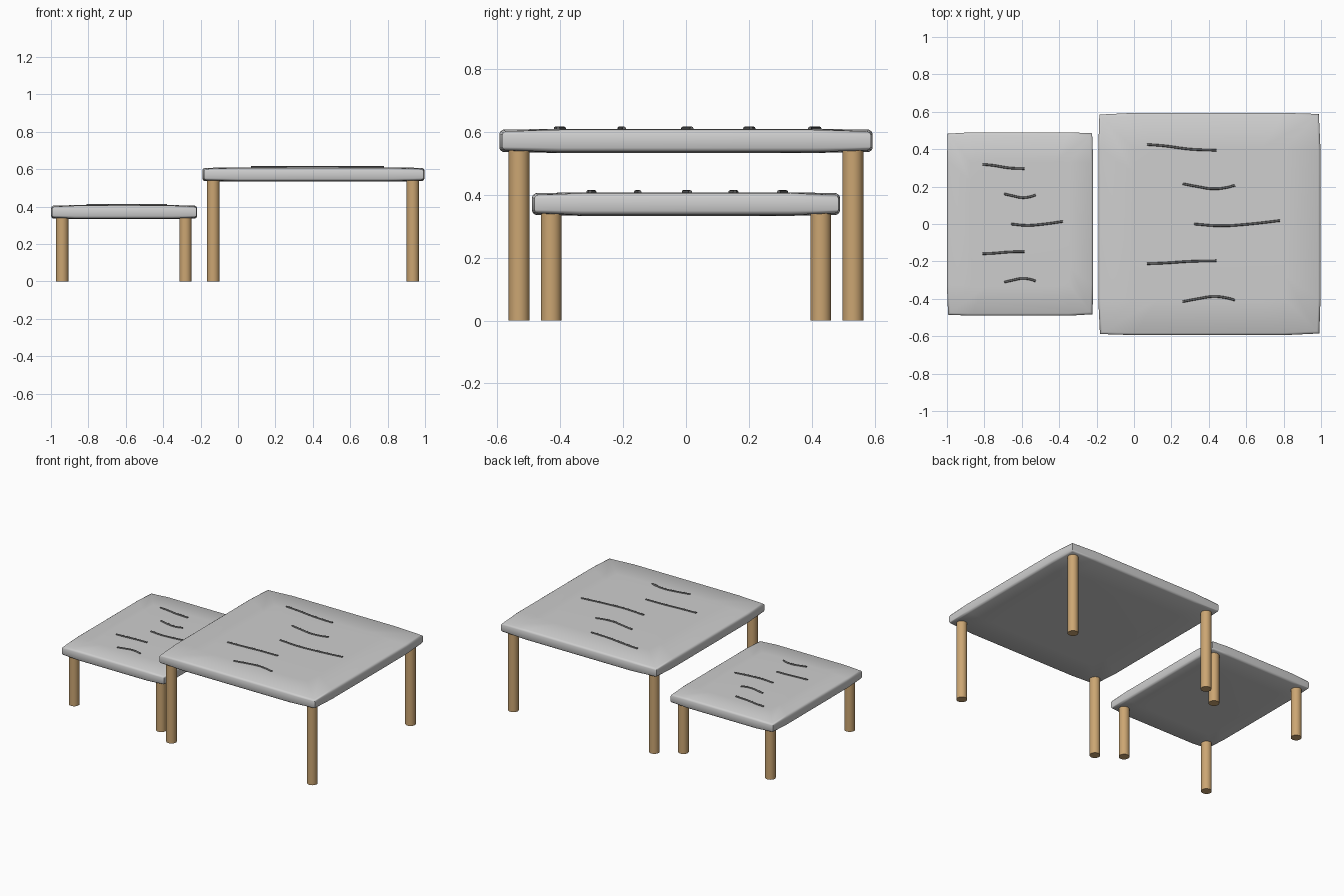
import bpy
import bmesh
from mathutils import Vector

cube = bpy.data.objects.get("Cube")
if cube:
    bpy.data.objects.remove(cube, do_unlink=True)


def material(name, rgb, roughness):
    m = bpy.data.materials.new(name)
    m.use_nodes = True
    m.diffuse_color = (*rgb, 1)
    bsdf = m.node_tree.nodes["Principled BSDF"]
    bsdf.inputs["Base Color"].default_value = (*rgb, 1)
    bsdf.inputs["Roughness"].default_value = roughness
    return m


STONE = material("pale grey stone", (0.62, 0.62, 0.62), 0.6)
WOOD = material("light wood", (0.60, 0.38, 0.17), 0.6)
GROOVE = material("dark grey ripple", (0.13, 0.13, 0.13), 0.8)


def add_object(name, bm, mat):
    bmesh.ops.recalc_face_normals(bm, faces=bm.faces)
    mesh = bpy.data.meshes.new(name)
    bm.to_mesh(mesh)
    bm.free()
    mesh.materials.append(mat)
    ob = bpy.data.objects.new(name, mesh)
    bpy.context.collection.objects.link(ob)
    bpy.ops.object.select_all(action='DESELECT')
    ob.select_set(True)
    bpy.context.view_layer.objects.active = ob
    bpy.ops.object.shade_smooth_by_angle(angle=0.7)
    return ob


# Tabletop: stacked rings with softened rims and slightly crowned faces
def tabletop(name, cx, hx, hy, z0, z1):
    k = 0.68                      # where the flat middle of each side ends
    side = [(-k, -1), (k, -1), (0.99, -0.985)]

    def ring(bm, scale, inset, z, crown):
        verts = []
        for quarter in range(4):
            for u, v in side:
                for _ in range(quarter):
                    u, v = -v, u
                corner = min(abs(u), abs(v)) > 0.9
                x, y = u * (hx - inset) * scale, v * (hy - inset) * scale
                verts.append(bm.verts.new((cx + x, y, z - (0 if not corner else crown))))
        return verts

    bm = bmesh.new()
    levels = [(k, 0, z0, 0), (1, 0.012, z0 + 0.003, -0.005),
              (1, 0.004, z0 + 0.008, -0.004), (1, 0, z0 + 0.016, -0.003),
              (1, 0, z1 - 0.016, 0.003), (1, 0.004, z1 - 0.008, 0.004),
              (1, 0.012, z1 - 0.003, 0.005), (k, 0, z1, 0)]
    rings = [ring(bm, *level) for level in levels]
    for a, b in zip(rings, rings[1:]):
        for i in range(12):
            j = (i + 1) % 12
            bm.faces.new((a[i], a[j], b[j], b[i]))
    bm.faces.new(rings[0][::-1])
    bm.faces.new(rings[-1])
    add_object(name, bm, STONE)


# Round leg standing on the ground
def leg(name, x, y, height):
    bm = bmesh.new()
    bmesh.ops.create_cone(bm, cap_ends=True, segments=32, radius1=0.033,
                          radius2=0.033, depth=height)
    bmesh.ops.translate(bm, verts=bm.verts, vec=(x, y, height / 2))
    add_object(name, bm, WOOD)


# Thin wavy ripple lying on a tabletop
def ripple(name, points, z):
    curve = bpy.data.curves.new(name, 'CURVE')
    curve.dimensions = '3D'
    curve.bevel_depth = 0.006
    curve.bevel_resolution = 2
    curve.resolution_u = 6
    curve.use_fill_caps = True
    spline = curve.splines.new('BEZIER')
    spline.bezier_points.add(len(points) - 1)
    for bp, (x, y) in zip(spline.bezier_points, points):
        bp.co = Vector((x, y, z))
        bp.handle_left_type = bp.handle_right_type = 'AUTO'
    curve.materials.append(GROOVE)
    ob = bpy.data.objects.new(name, curve)
    bpy.context.collection.objects.link(ob)


OUTER = [(0.07, 0.425), (0.16, 0.418), (0.30, 0.40), (0.44, 0.394)]
INNER = [(0.26, 0.215), (0.34, 0.20), (0.42, 0.188), (0.49, 0.194), (0.54, 0.207)]
MIDDLE = [(0.32, 0.0), (0.46, -0.010), (0.60, -0.002), (0.78, 0.018)]


def flip(points):
    return [(x, -y) for x, y in points]


# The fourth and fifth ripples mirror the shapes of the first two
LINES = [OUTER, INNER, MIDDLE,
         [(x, y * 0.5) for x, y in flip(OUTER)],
         [(x, -y - 0.2) for x, y in INNER]]

# name, centre x, half x, half y, bottom z, top z, leg xs, leg y, ripple x offset/scale, ripple y scale
TABLES = [
    ("tall_table", 0.403, 0.594, 0.594, 0.533, 0.610, (-0.132, 0.935), 0.531, 0.0, 1.0, 1.0),
    ("low_table", -0.609, 0.391, 0.490, 0.333, 0.408, (-0.94, -0.281), 0.429, -0.852, 0.605, 0.75),
]
for name, cx, hx, hy, z0, z1, leg_xs, leg_y, ox, sx, sy in TABLES:
    tabletop(name + "_top", cx, hx, hy, z0, z1)
    for x, side in zip(leg_xs, ("right", "left")):
        for y, end in ((-leg_y, "front"), (leg_y, "back")):
            leg(f"{name}_{end}_{side}_leg", x, y, z0 + 0.02)
    for i, line in enumerate(LINES):
        ripple(f"{name}_ripple_{i + 1}", [(ox + sx * x, sy * y) for x, y in line], z1 + 0.001)
